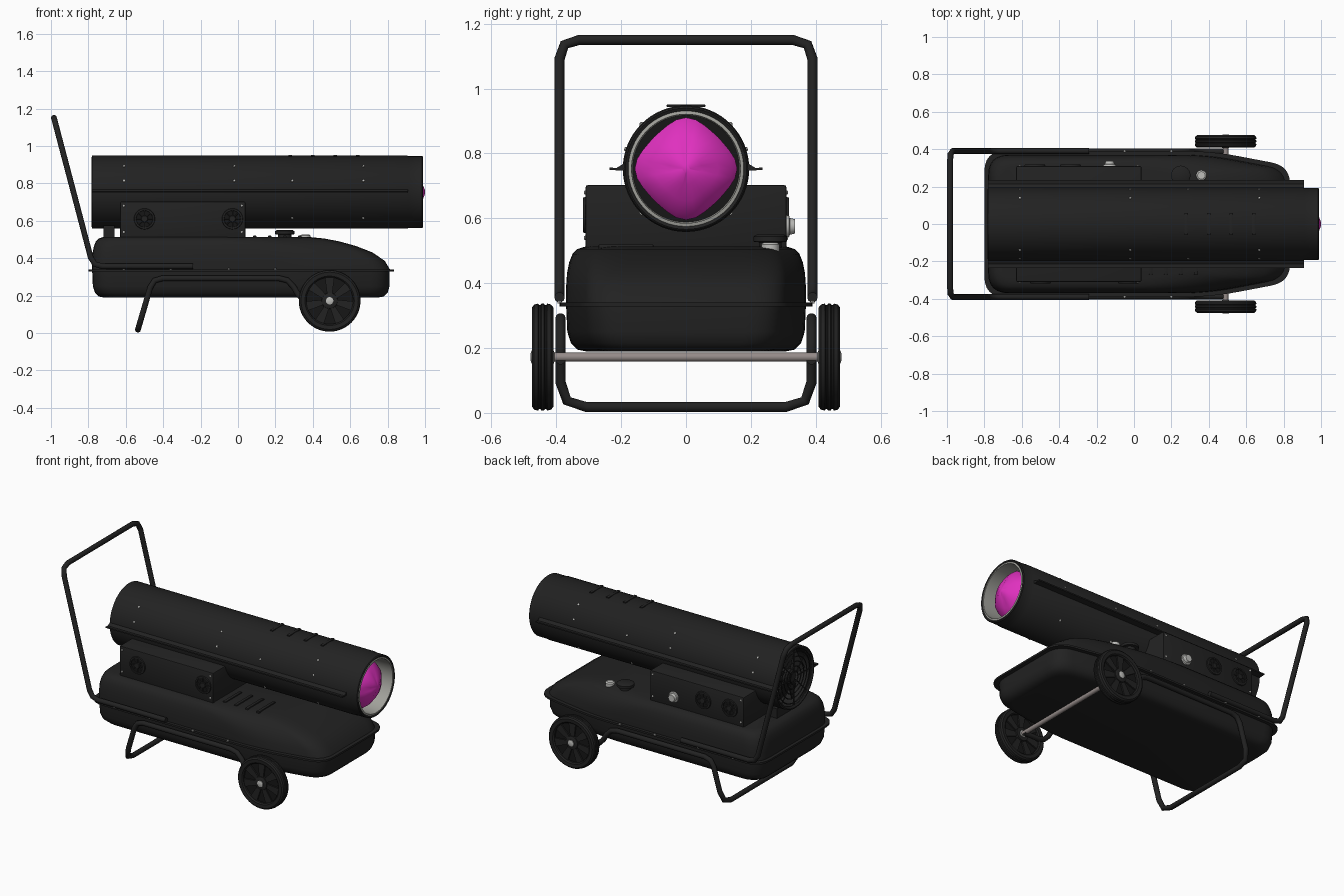
import bpy, bmesh, math
from mathutils import Vector, Matrix

cube = bpy.data.objects.get("Cube")
if cube:
    bpy.data.objects.remove(cube, do_unlink=True)


def material(name, rgb, rough=0.6):
    m = bpy.data.materials.new(name)
    m.use_nodes = True
    m.diffuse_color = (*rgb, 1)
    bsdf = m.node_tree.nodes["Principled BSDF"]
    bsdf.inputs["Base Color"].default_value = (*rgb, 1)
    bsdf.inputs["Roughness"].default_value = rough
    return m


BLACK = material("black paint", (0.016, 0.016, 0.016))
DARK = material("dark recess", (0.008, 0.008, 0.008))
LINER = material("grey liner", (0.36, 0.36, 0.33))
STEEL = material("axle steel", (0.30, 0.26, 0.25))
SILVER = material("silver fittings", (0.52, 0.52, 0.50))
PINK = material("magenta cone", (0.74, 0.03, 0.52))


def finish(bm, name, mat, angle=35):
    bmesh.ops.recalc_face_normals(bm, faces=bm.faces[:])
    me = bpy.data.meshes.new(name)
    bm.to_mesh(me)
    bm.free()
    ob = bpy.data.objects.new(name, me)
    bpy.context.collection.objects.link(ob)
    me.materials.append(mat)
    bpy.ops.object.select_all(action='DESELECT')
    ob.select_set(True)
    bpy.context.view_layer.objects.active = ob
    bpy.ops.object.shade_smooth_by_angle(angle=math.radians(angle))
    return ob


def loft(name, rings, mat, caps=True, closed=False, angle=35):
    """Skin a list of rings that all have the same point count."""
    bm = bmesh.new()
    vs = [[bm.verts.new(p) for p in ring] for ring in rings]
    n = len(vs[0])
    pairs = list(zip(vs, vs[1:])) + ([(vs[-1], vs[0])] if closed else [])
    for a, b in pairs:
        for i in range(n):
            bm.faces.new((a[i], a[(i + 1) % n], b[(i + 1) % n], b[i]))
    if caps and not closed:
        bm.faces.new(vs[0])
        bm.faces.new(vs[-1])
    return finish(bm, name, mat, angle)


def lathe(name, profile, centre, axis, mat, segs=48, caps=True, closed=False):
    """Turn (radius, distance) pairs about the given axis."""
    c, axis = Vector(centre), Vector(axis)
    q = axis.to_track_quat('Z', 'Y')
    turn = [2 * math.pi * i / segs for i in range(segs)]
    rings = [[c + q @ Vector((r * math.cos(t), r * math.sin(t), d)) for t in turn]
             for r, d in profile]
    return loft(name, rings, mat, caps, closed)


def box(name, lo, hi, mat, bevel=0.0):
    lo, hi = Vector(lo), Vector(hi)
    bm = bmesh.new()
    bmesh.ops.create_cube(bm, size=1, matrix=Matrix.Translation((lo + hi) / 2)
                          @ Matrix.Diagonal((*(hi - lo), 1)))
    if bevel:
        bmesh.ops.bevel(bm, geom=bm.edges[:], offset=bevel, segments=2,
                        profile=0.5, affect='EDGES')
    return finish(bm, name, mat)


def rounded(points, radii, steps, closed=False):
    """Round the corners of a path."""
    pts, out = [Vector(p) for p in points], []
    for i, p in enumerate(pts):
        if not closed and i in (0, len(pts) - 1):
            out.append(p)
            continue
        a, b = pts[i - 1], pts[(i + 1) % len(pts)]
        a, b = p + (a - p).normalized() * radii[i], p + (b - p).normalized() * radii[i]
        for k in range(steps + 1):
            t = k / steps
            out.append(a * (1 - t) ** 2 + p * 2 * t * (1 - t) + b * t * t)
    return out


def tube(name, path, radius, mat):
    cu = bpy.data.curves.new(name, 'CURVE')
    cu.dimensions = '3D'
    cu.bevel_depth, cu.bevel_resolution, cu.use_fill_caps = radius, 3, True
    sp = cu.splines.new('POLY')
    sp.points.add(len(path) - 1)
    for pt, p in zip(sp.points, path):
        pt.co = (*p, 1)
    cu.materials.append(mat)
    ob = bpy.data.objects.new(name, cu)
    bpy.context.collection.objects.link(ob)


def screw(x, y, z, normal):
    lathe("screw", [(0.007, -0.004), (0.006, 0.003), (0.003, 0.005)], (x, y, z), normal, SILVER, 8)


# Fuel tank: stacked rounded outlines
def outline(z, inset, front):
    w, b = 0.37 - inset, -0.78 + inset
    pts = [(b, -w, z), (front - 0.42, -w, z), (front, 0.08 - w, z),
           (front, w - 0.08, z), (front - 0.42, w, z), (b, w, z)]
    return rounded(pts, [0.11, 0.15, 0.1, 0.1, 0.15, 0.11], 6, True)


loft("tank_top", [outline(*r) for r in ((0.335, 0, 0.815), (0.385, 0, 0.785), (0.43, 0.003, 0.72),
     (0.465, 0.01, 0.63), (0.49, 0.02, 0.54), (0.505, 0.035, 0.46), (0.513, 0.06, 0.38))], BLACK)
loft("tank_bottom", [outline(*r) for r in ((0.335, 0, 0.81), (0.25, 0.004, 0.81),
     (0.215, 0.015, 0.80), (0.195, 0.035, 0.78), (0.19, 0.06, 0.75))], BLACK)
loft("tank_seam", [outline(0.328, -0.02, 0.835), outline(0.34, -0.02, 0.835)], BLACK)

# Heater barrel, open at both ends, with side seam flanges
AX, CZ = (1, 0, 0), 0.753
lathe("barrel", [(0.195, -0.78), (0.195, 0.905), (0.192, 0.91), (0.192, 0.985), (0.187, 0.99),
      (0.178, 0.985), (0.178, -0.775), (0.187, -0.782)], (0, 0, CZ), AX, BLACK, 64, closed=True)
lathe("nozzle_liner", [(0.178, 0.986), (0.168, 0.988), (0.165, 0.86), (0.176, 0.86)],
      (0, 0, CZ), AX, LINER, 64, closed=True)
lathe("nozzle_back", [(0.172, 0.85), (0.172, 0.865)], (0, 0, CZ), AX, DARK)
for s in (-1, 1):
    loft("seam_flange", [[(x, s * 0.188, CZ + 0.018), (x, s * 0.215, CZ + 0.002),
         (x, s * 0.236, CZ + 0.004), (x, s * 0.236, CZ - 0.004), (x, s * 0.188, CZ - 0.006)]
         for x in (-0.78, 0.91)], BLACK)
    for x, angles in ((-0.61, (45, 18)), (-0.02, (45, 18)), (0.29, (18, -45)), (0.67, (45, 18, -45))):
        for a in map(math.radians, angles):
            n = Vector((0, s * math.cos(a), math.sin(a)))
            screw(x, n.y * 0.195, CZ + n.z * 0.195, n)
for i in range(4):
    box("barrel_louver", (0.27 + i * 0.12, -0.06, 0.943), (0.29 + i * 0.12, 0.06, 0.951), BLACK, 0.003)

# Flame cone: four-pointed pillow
def star(r, x, lobe):
    ring = []
    for i in range(32):
        t = 2 * math.pi * i / 32
        rr = r * (1 + lobe * (abs(math.cos(2 * t)) ** 3 - 1) * 0.12)
        ring.append((x + 0.012 * abs(math.sin(2 * t)) * lobe, rr * math.cos(t), CZ + rr * math.sin(t)))
    return ring


loft("flame_cone", [star(0.158, 0.90, 1), star(0.14, 0.925, 1), star(0.10, 0.955, 1),
     star(0.05, 0.98, 0.8), star(0.012, 0.999, 0)], PINK, angle=25)

# Rear fan and wire guard
lathe("fan_backplate", [(0.18, -0.66), (0.18, -0.65)], (0, 0, CZ), AX, DARK)
lathe("fan_hub", [(0.045, -0.66), (0.045, -0.75), (0.035, -0.76)], (0, 0, CZ), AX, BLACK, 24)
for k in range(5):
    rot = Matrix.Translation((0, 0, CZ)) @ Matrix.Rotation(k * math.tau / 5, 4, 'X')
    blade = [[rot @ Vector((x + dx, y, z)) for dx, (x, y, z) in
              ((0, (-0.73, -w, r)), (0, (-0.69, w, r)), (0.006, (-0.69, w, r)), (0.006, (-0.73, -w, r)))]
             for r, w in ((0.03, 0.02), (0.16, 0.065))]
    loft("fan_blade", blade, BLACK)
for r in (0.04, 0.07, 0.10, 0.13, 0.16, 0.18):
    lathe("guard_ring", [(r + 0.004, -0.772), (r, -0.768), (r - 0.004, -0.772), (r, -0.776)],
          (0, 0, CZ), AX, BLACK, 40, closed=True)
for k in range(8):
    a = k * math.tau / 8
    c, s = math.cos(a), math.sin(a)
    tube("guard_spoke", [(-0.77, r * c, CZ + r * s) for r in (0.035, 0.185)], 0.004, BLACK)

# Control housing with round vents, knob and screws
box("control_box", (-0.63, -0.31, 0.505), (0.04, 0.31, 0.703), BLACK, 0.008)
box("rear_foot", (-0.72, -0.1, 0.505), (-0.66, 0.1, 0.575), BLACK)
for s, spots in ((-1, (-0.5, -0.03)), (1, (-0.34, -0.53))):
    face = (0, s, 0)
    for x in spots:
        lathe("vent_ring", [(0.056, 0), (0.054, 0.007), (0.045, 0.007), (0.043, 0)],
              (x, s * 0.31, 0.61), face, BLACK, 32, closed=True)
        lathe("vent_disc", [(0.044, 0), (0.044, 0.002)], (x, s * 0.31, 0.61), face, DARK, 32)
        lathe("vent_hub", [(0.02, 0), (0.016, 0.008)], (x, s * 0.31, 0.61), face, BLACK, 16)
        for a in range(0, 180, 45):
            d = Vector((math.cos(math.radians(a)), 0, math.sin(math.radians(a)))) * 0.046
            c = Vector((x, s * 0.312, 0.61))
            tube("vent_bar", [c - d, c + d], 0.003, BLACK)
    for x in (-0.61, 0.02):
        for z in (0.54, 0.68):
            screw(x, s * 0.31, z, face)
lathe("thermostat_knob", [(0.035, 0), (0.033, 0.008), (0.026, 0.01), (0.022, 0.026)],
      (-0.13, 0.31, 0.575), (0, 1, 0), SILVER, 24)

# Filler cap, fuel gauge and tank ribs
lathe("filler_cap", [(0.035, 0), (0.035, 0.018), (0.052, 0.02), (0.052, 0.036), (0.042, 0.042)],
      (0.25, 0.26, 0.508), (0, 0, 1), BLACK, 24)
lathe("fuel_gauge", [(0.028, -0.01), (0.028, 0.012), (0.02, 0.018)],
      (0.36, 0.26, 0.508), (0, 0, 1), SILVER, 24)
for i in range(4):
    x = 0.08 + i * 0.08
    box("tank_rib", (x, -0.27, 0.505), (x + 0.02, -0.1, 0.52), BLACK, 0.004)

# Tubular handle and ground frame
def both_sides(half):
    return half + [(x, -y, z) for x, y, z in reversed(half)]


handle = both_sides([(-0.24, 0.39, 0.356), (-0.775, 0.39, 0.356), (-0.984, 0.39, 1.15)])
tube("push_handle", rounded(handle, [0, 0.05, 0.06, 0.06, 0.05, 0], 2), 0.016, BLACK)
frame = both_sides([(0.5, 0.387, 0.165), (0.345, 0.387, 0.165), (0.27, 0.387, 0.292),
                    (-0.455, 0.387, 0.292), (-0.535, 0.387, 0.018)])
bends = [0, 0.05, 0.05, 0.05, 0.08]
tube("support_frame", rounded(frame, bends + bends[::-1], 2), 0.016, BLACK)
for s in (-1, 1):
    for x in (-0.61, -0.36, -0.05, 0.2):
        screw(x, s * 0.39, 0.342, (0, 0, 1))

# Axle and wheels
WX, WZ = 0.49, 0.172
lathe("axle", [(0.014, -0.43), (0.014, 0.43)], (WX, 0, WZ), (0, 1, 0), STEEL, 16)
for s in (-1, 1):
    mid, out = (WX, s * 0.442, WZ), (0, s, 0)
    half = [(0.125, 0.024), (0.132, 0.031), (0.153, 0.033), (0.162, 0.026),
            (0.165, 0.014), (0.160, 0.011), (0.160, 0.007), (0.165, 0.004)]
    lathe("tyre", half + [(r, -d) for r, d in reversed(half)], mid, out, BLACK, 48, closed=True)
    lathe("wheel_disc", [(0.128, -0.012), (0.128, 0.012)], mid, out, DARK)
    lathe("wheel_hub", [(0.042, -0.03), (0.045, 0), (0.042, 0.026), (0.034, 0.03)], mid, out, BLACK, 24)
    for e in (-1, 1):
        lathe("hub_cap", [(0.02, 0.02), (0.02, 0.034), (0.012, 0.037)], mid, (0, e, 0), SILVER, 16)
    for k in range(7):
        rot = Matrix.Translation(mid) @ Matrix.Rotation(k * math.tau / 7, 4, 'Y')
        loft("wheel_spoke", [[rot @ Vector(p) for p in ((-w, -0.021, r), (w, -0.021, r),
             (w, 0.021, r), (-w, 0.021, r))] for r, w in ((0.03, 0.013), (0.13, 0.026))], BLACK)
